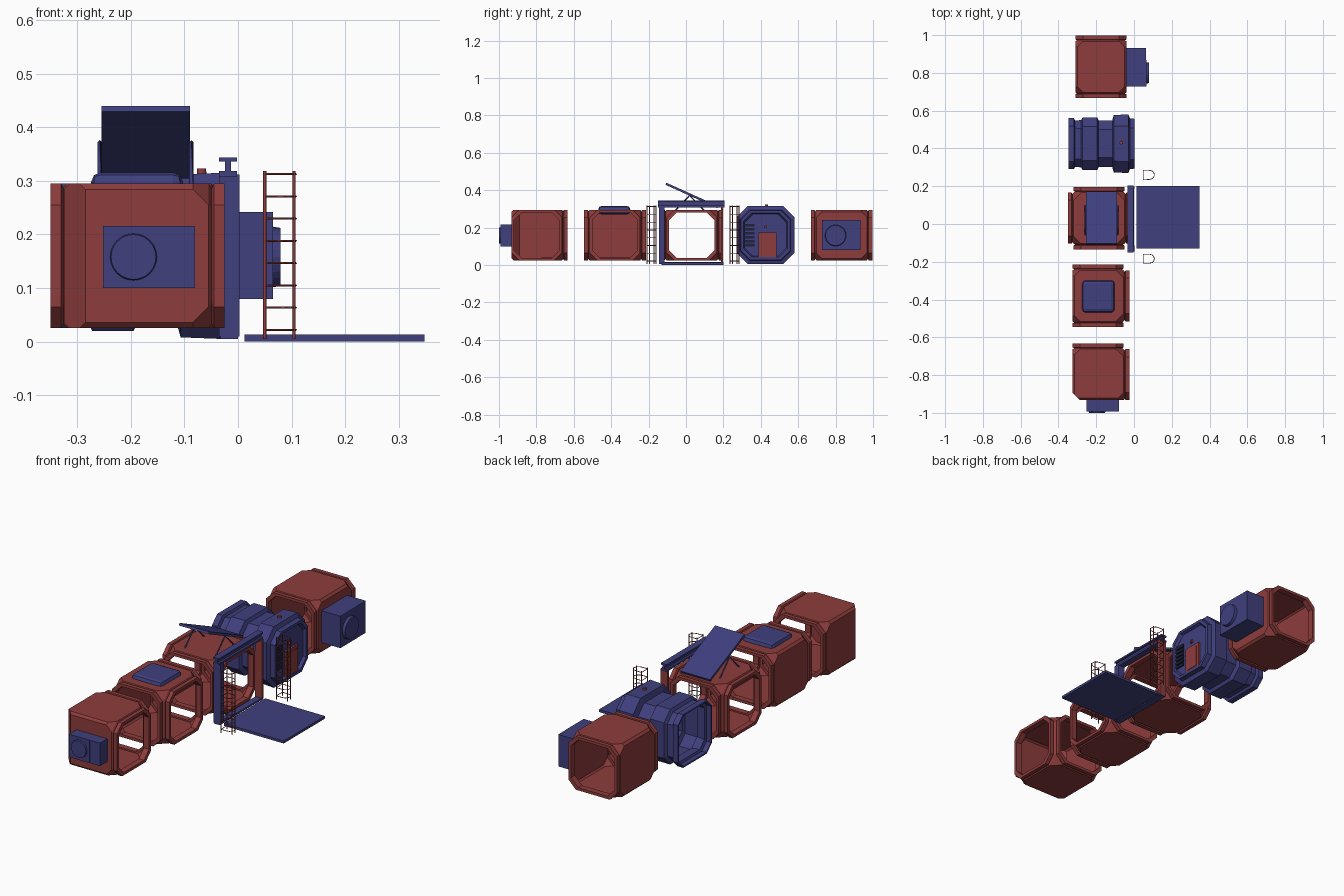
import bpy, bmesh, math
from mathutils import Vector, Matrix

if "Cube" in bpy.data.objects:
    bpy.data.objects.remove(bpy.data.objects["Cube"])

def material(name, rgb):
    m = bpy.data.materials.new(name)
    m.diffuse_color = (*rgb, 1)
    m.use_nodes = True
    m.node_tree.nodes["Principled BSDF"].inputs["Base Color"].default_value = m.diffuse_color
    return m

RED, BLUE = material("red", (0.27, 0.045, 0.045)), material("blue", (0.05, 0.05, 0.21))
DARK = material("dark", (0.014, 0.014, 0.045))
H, C, ZC = 0.135, 0.04, 0.16          # module half size, corner cut, centre height

def finish(name, bm, mat, thick=0):
    me = bpy.data.meshes.new(name)
    bm.to_mesh(me); bm.free()
    me.materials.append(mat)
    ob = bpy.data.objects.new(name, me)
    bpy.context.collection.objects.link(ob)
    if thick:
        s = ob.modifiers.new("wall", 'SOLIDIFY')
        s.thickness, s.offset = thick, -1
    return ob

def box(name, x, y, z, mat, bevel=0, rot=None):
    bm = bmesh.new()
    bmesh.ops.create_cube(bm, size=1)
    r = (x, y, z)
    bm.transform(Matrix.Diagonal([*(b - a for a, b in r), 1]))
    if bevel:
        bmesh.ops.bevel(bm, geom=bm.edges[:], offset=bevel, segments=2, profile=.5, affect='EDGES')
    if rot:
        bm.transform(rot)
    bm.transform(Matrix.Translation([(a + b) / 2 for a, b in r]))
    return finish(name, bm, mat)

def octagon(h, c):
    k = h - c
    return [(h, -k), (h, k), (k, h), (-k, h), (-h, k), (-h, -k), (-k, -h), (k, -h)]

def loft(name, centre, d, loops, mat, closed=False, cap=False, thick=0):
    """Octagonal loops (distance, half width, corner cut) along horizontal direction d."""
    bm = bmesh.new()
    d, c, up = Vector(d), Vector(centre), Vector((0, 0, 1))
    side = d.cross(up)
    rings = [[bm.verts.new(c + d * t + side * u + up * v) for u, v in octagon(h, k)]
             for t, h, k in loops]
    pairs = list(zip(rings, rings[1:])) + ([(rings[-1], rings[0])] if closed else [])
    for a, b in pairs:
        for i in range(8):
            j = (i + 1) % 8
            bm.faces.new((a[i], a[j], b[j], b[i]))
    if cap:
        bm.faces.new(rings[-1])
    bmesh.ops.recalc_face_normals(bm, faces=bm.faces[:])
    return finish(name, bm, mat, thick)

def module(name, cx, cy, doors):
    """Cube with cut corners, open with a collar on each door side."""
    bm = bmesh.new()
    bmesh.ops.create_cube(bm, size=2 * H)
    walls = [d for d in (PX, NX, PY, NY) if d not in doors]
    cuts = [(Vector((i, j, k)), 3 * H - C) for i in (-1, 1) for j in (-1, 1) for k in (-1, 1)]
    cuts += [(Vector(a) + Vector(b), 2 * H - C) for a in walls for b in walls
             if a < b and Vector(a).dot(Vector(b)) == 0]
    cuts += [(Vector((a[0], a[1], k)), 2 * H - .011) for a in walls for k in (-1, 1)]
    for n, dist in cuts:
        r = bmesh.ops.bisect_plane(bm, geom=bm.verts[:] + bm.edges[:] + bm.faces[:],
                                   plane_co=n * (dist / n.length_squared), plane_no=n,
                                   clear_outer=True)
        edges = [e for e in r['geom_cut'] if isinstance(e, bmesh.types.BMEdge)]
        if edges:
            bmesh.ops.contextual_create(bm, geom=edges)
    bmesh.ops.recalc_face_normals(bm, faces=bm.faces[:])
    gone = [f for f in bm.faces if any(f.normal.dot(Vector(d)) > 0.99 for d in doors)]
    bmesh.ops.delete(bm, geom=gone, context='FACES')
    bm.transform(Matrix.Translation((cx, cy, ZC)))
    finish(name + "_shell", bm, RED, 0.008)
    for n, d in enumerate(doors):
        loft(f"{name}_collar_{n}", (cx, cy, ZC), d,
             [(H, H, C), (H + .006, H - .008, C), (H + .01, H, C), (H + .03, H, C),
              (H + .03, H - .014, C), (H, H - .014, C)], RED, closed=True)

def disc(name, centre, d, r, depth, mat):
    bm = bmesh.new()
    bmesh.ops.create_cone(bm, cap_ends=True, segments=24, radius1=r, radius2=r * 0.95, depth=depth)
    bm.transform(Matrix.Translation(centre) @ Vector(d).to_track_quat('Z', 'Y').to_matrix().to_4x4())
    return finish(name, bm, mat)

def wire(name, paths, r, mat):
    cu = bpy.data.curves.new(name, 'CURVE')
    cu.dimensions, cu.bevel_depth, cu.bevel_resolution, cu.use_fill_caps = '3D', r, 0, True
    for pts, cyc in paths:
        s = cu.splines.new('POLY')
        s.points.add(len(pts) - 1)
        for p, q in zip(s.points, pts):
            p.co = (*q, 1)
        s.use_cyclic_u = cyc
    cu.materials.append(mat)
    ob = bpy.data.objects.new(name, cu)
    bpy.context.collection.objects.link(ob)

PX, NX, PY, NY = (1, 0, 0), (-1, 0, 0), (0, 1, 0), (0, -1, 0)

# Four corridor modules
module("straight_module", -.175, .832, [PY, NY])
module("cross_module", -.185, .031, [PX, NX, PY, NY])
module("tee_module", -.19, -.38, [PX, PY, NY])
module("corner_module", -.19, -.798, [PX, PY])

# Equipment boxes with round fans
box("side_unit_main", (-.042, .065), (.727, .868), (.08, .242), BLUE)
box("side_unit_end", (-.042, .064), (.868, .932), (.08, .242), BLUE)
disc("side_unit_fan", (.071, .8, .158), PX, .057, .016, BLUE)
box("front_unit_main", (-.252, -.137), (-.993, -.928), (.1, .216), BLUE)
box("front_unit_end", (-.137, -.08), (-.992, -.928), (.1, .216), BLUE)
disc("front_unit_fan", (-.195, -.996, .158), NY, .044, .008, BLUE)

# Roof hatch on the tee module
box("roof_hatch", (-.274, -.103), (-.469, -.298), (.27, .316), BLUE, .018)

# Airlock: ribbed octagonal tube, open at the back
loft("airlock_hull", (0, .425, ZC), PX,
     [(-.348, .135, .04), (-.318, .135, .04), (-.313, .123, .04), (-.28, .125, .045),
      (-.272, .14, .05), (-.195, .14, .05), (-.187, .124, .05), (-.115, .124, .05),
      (-.107, .152, .06), (-.03, .155, .06), (-.022, .135, .05), (.002, .132, .05),
      (.002, .118, .045), (-.012, .112, .045)], BLUE, cap=True, thick=.008)
box("airlock_door", (-.015, -.002), (.388, .485), (.035, .175), RED)
box("airlock_door_panel", (-.005, .001), (.402, .471), (.05, .16), RED)
box("airlock_lamp", (-.014, -.002), (.42, .434), (.198, .212), RED)
for i in range(6):
    z = .1 + i * .021
    box(f"airlock_vent_{i}", (-.014, -.004), (.31, .365), (z, z + .014), DARK)
disc("airlock_knob", (-.068, .43, .317), (0, 0, 1), .009, .012, RED)

# Door frame in front of the cross module
box("frame_left_post", (-.035, .003), (-.145, -.115), (.01, .312), BLUE)
box("frame_right_post", (-.035, .003), (.187, .199), (.01, .312), RED)
box("frame_sill", (-.033, 0), (-.145, .199), (.005, .015), BLUE)
box("rail_bottom", (-.035, -.002), (-.15, .205), (.308, .318), BLUE)
box("rail_web", (-.024, -.013), (-.15, .205), (.318, .336), BLUE)
box("rail_top", (-.035, -.002), (-.15, .205), (.336, .344), BLUE)

# Tilted solar panel and its struts
ang = math.atan2(-.125, .277)
L = math.hypot(.125, .277) / 2
box("solar_panel", (-.255, -.09), (.0315 - L, .0315 + L), (.366, .378), BLUE,
    rot=Matrix.Rotation(ang, 4, 'X'))
wire("panel_struts", [([(x, -.06, .29), (x, .02, .372), (x, .1, .29)], False)
                      for x in (-.258, -.087)], .004, BLUE)

# Ramp plate on the ground
box("ramp_plate", (.012, .348), (-.131, .2), (0, .005), BLUE)
box("ramp_top", (.012, .348), (-.131, .2), (.005, .013), BLUE)

# Caged ladders
for n, y in enumerate((.26, -.184)):
    arc = [(.082 + .026 * math.cos(a), y + .024 * math.sin(a))
           for a in [math.radians(-90 + 30 * i) for i in range(7)]]
    d = [(.05, y - .024)] + arc + [(.05, y + .024)]
    wire(f"ladder_hoops_{n}", [([(*p, .022 + i * .0415) for p in d], True) for i in range(8)],
         .002, RED)
    wire(f"ladder_posts_{n}", [([(*p, .005), (*p, .318)], False)
                               for p in (d[0], d[-1], arc[2], arc[4])], .003, RED)
